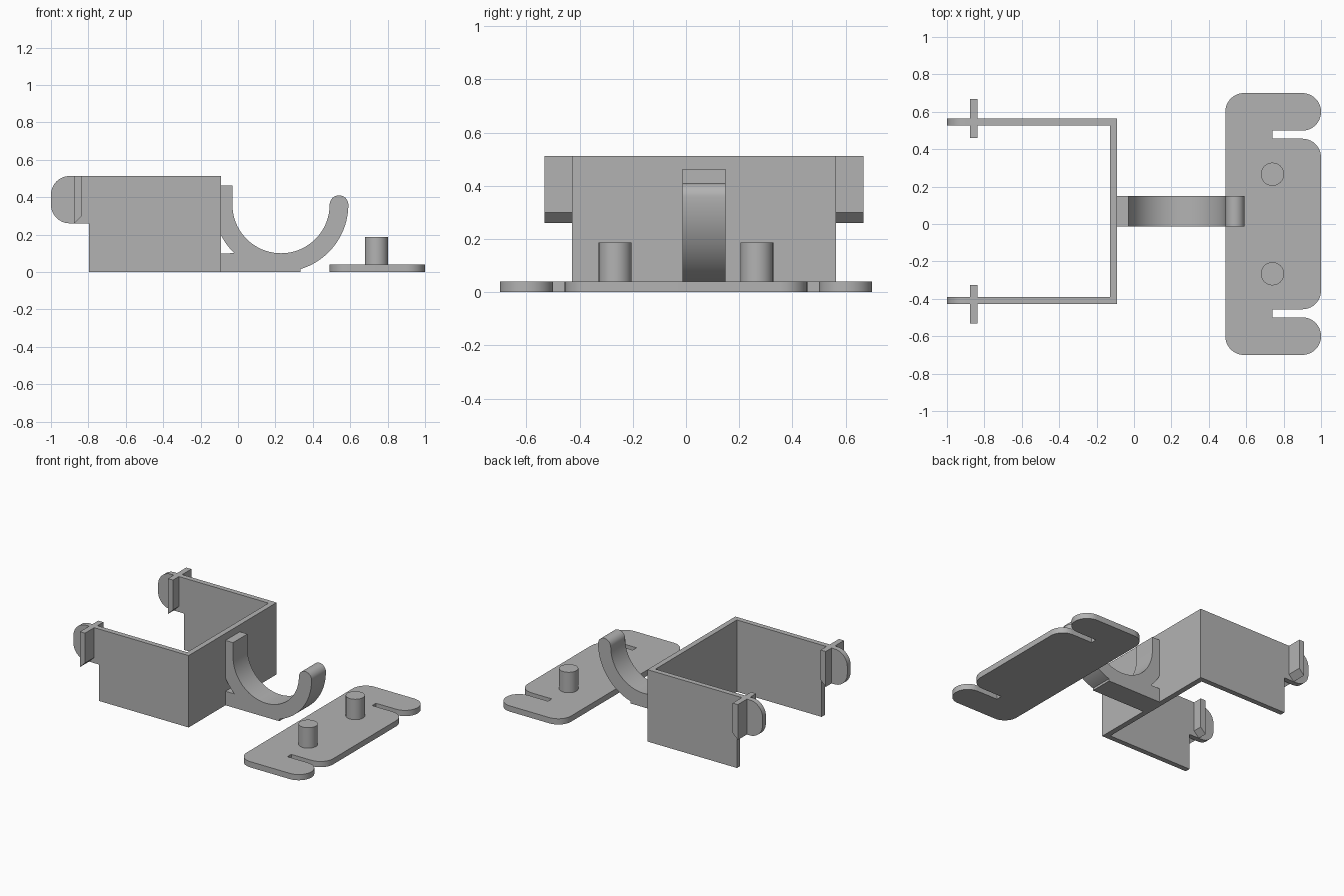
import bpy, bmesh, math
from mathutils import Vector

if "Cube" in bpy.data.objects:
    bpy.data.objects.remove(bpy.data.objects["Cube"])

grey = bpy.data.materials.new("mid grey")
grey.diffuse_color = (0.45, 0.45, 0.45, 1)
grey.use_nodes = True
grey.node_tree.nodes["Principled BSDF"].inputs["Base Color"].default_value = grey.diffuse_color


def arc(cx, cy, r, a0, a1, n):
    """Points on an arc, angles in degrees."""
    return [(cx + r * math.cos(math.radians(a0 + (a1 - a0) * i / n)),
             cy + r * math.sin(math.radians(a0 + (a1 - a0) * i / n))) for i in range(n + 1)]


def rounded(points, n=10):
    """Outline from (x, y, corner radius) of right-angled corners."""
    out = []
    for i, (x, y, r) in enumerate(points):
        p = Vector((x, y))
        if not r:
            out.append((x, y))
            continue
        a = (Vector(points[i - 1][:2]) - p).normalized() * r
        b = (Vector(points[(i + 1) % len(points)][:2]) - p).normalized() * r
        c = p + a + b
        for k in range(n + 1):
            t = math.pi / 2 * k / n
            out.append(tuple(c - b * math.cos(t) - a * math.sin(t)))
    return out


def extrude(name, outline, lo, hi, axis):
    """Solid from an outline: 'Z' takes x,y points, 'Y' takes x,z points."""
    def place(u, v, w):
        return (u, v, w) if axis == 'Z' else (u, w, v)
    bm = bmesh.new()
    face = bm.faces.new([bm.verts.new(place(u, v, lo)) for u, v in outline])
    new = bmesh.ops.extrude_face_region(bm, geom=[face])["geom"]
    bmesh.ops.translate(bm, vec=place(0, 0, hi - lo),
                        verts=[g for g in new if isinstance(g, bmesh.types.BMVert)])
    bmesh.ops.recalc_face_normals(bm, faces=bm.faces)
    mesh = bpy.data.meshes.new(name)
    bm.to_mesh(mesh)
    bm.free()
    mesh.materials.append(grey)
    ob = bpy.data.objects.new(name, mesh)
    bpy.context.collection.objects.link(ob)
    return ob


def smooth(ob):
    bpy.ops.object.select_all(action='DESELECT')
    ob.select_set(True)
    bpy.context.view_layer.objects.active = ob
    bpy.ops.object.shade_smooth_by_angle(angle=math.radians(30))


MID, HALF, WALL, TOP = 0.068, 0.496, 0.037, 0.513
Y0, Y1 = MID - HALF, MID + HALF

# U-shaped bracket, trimmed to its side outline with the rounded end tabs
bracket = extrude("bracket", [
    (-1.05, Y0), (-0.09, Y0), (-0.09, Y1), (-1.05, Y1),
    (-1.05, Y1 - WALL), (-0.128, Y1 - WALL), (-0.128, Y0 + WALL), (-1.05, Y0 + WALL)],
    0, TOP, 'Z')
side = rounded([(0.1, -0.1, 0), (0.1, 0.6, 0), (-0.8, 0.6, 0), (-0.8, TOP, 0),
                (-1, TOP, 0.1), (-1, 0.26, 0.1), (-0.797, 0.26, 0), (-0.797, -0.1, 0)])
cutter = extrude("bracket_outline_helper", side, -1, 1, 'Y')
cutter.hide_render = True
mod = bracket.modifiers.new("trim", 'BOOLEAN')
mod.operation = 'INTERSECT'
mod.solver = 'EXACT'
mod.object = cutter
bpy.context.view_layer.objects.active = bracket
bpy.ops.object.modifier_apply(modifier="trim")
bpy.data.objects.remove(cutter)
smooth(bracket)

# Stop fins across each tab, slanted underneath
for name, y in (("front_fin", Y0), ("back_fin", Y1)):
    extrude(name, [(-0.876, TOP), (-0.836, TOP), (-0.836, 0.30), (-0.876, 0.26)],
            y - 0.103, y + 0.103, 'Y')

# Hook: upright, cradle arc, round tip, foot and the gap behind the arc
CX, CZ, RI, RO = 0.23, 0.36, 0.26, 0.36
hook = [(-0.09, 0.463), (CX - RI, 0.463)]
hook += arc(CX, CZ, RI, 180, 360, 40)
hook += arc(CX + (RI + RO) / 2, CZ, (RO - RI) / 2, 180, 0, 16)[1:]
hook += arc(CX, CZ, RO, 0, -73, 20)[1:]
hook += [(0.335, 0), (-0.09, 0), (-0.09, 0.1)]
hook += arc(CX, CZ, RO, 226.2, 207.3, 6)
smooth(extrude("hook", hook, MID - 0.081, MID + 0.081, 'Y'))

# Base plate with two side slots
R = 0.1
half = [(1, 0.456, R), (0.74, 0.456, 0), (0.74, 0.499, 0), (1, 0.499, R),
        (1, 0.70, R), (0.488, 0.70, R)]
plate = half + [(x, -y, r) for x, y, r in reversed(half)]
smooth(extrude("base_plate", rounded(plate), 0, 0.041, 'Z'))

# Pegs on the plate
for name, y in (("front_peg", -0.266), ("back_peg", 0.266)):
    smooth(extrude(name, arc(0.74, y, 0.062, 0, 360, 40)[:-1], 0.02, 0.187, 'Z'))
